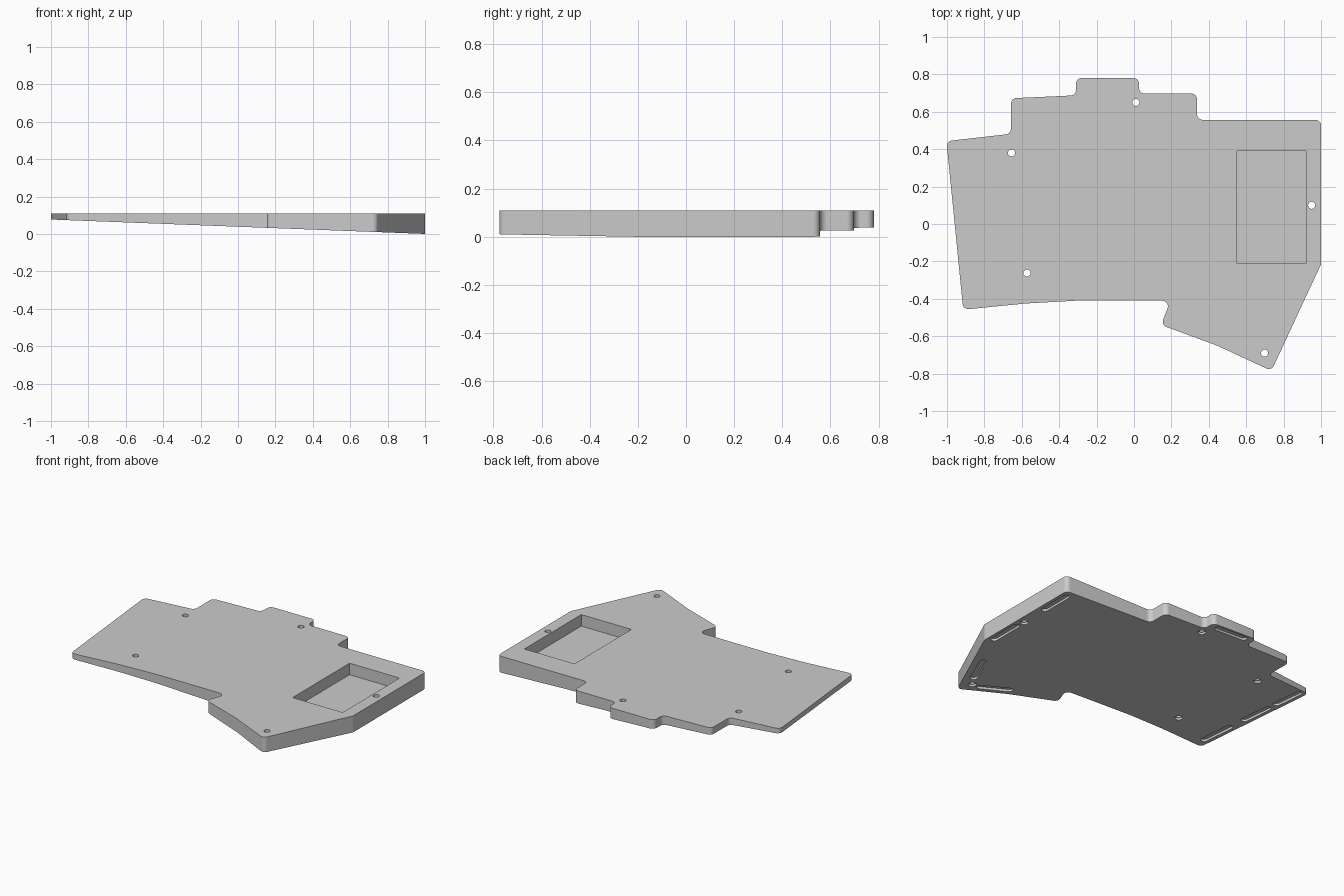
import bpy, bmesh, math
from mathutils import Vector

if "Cube" in bpy.data.objects:
    bpy.data.objects.remove(bpy.data.objects["Cube"])

TOP = 0.11


def underside(p):
    # The base is a wedge that tilts along x
    return 0.0385 * (1 - p[0])


def prism(name, outline, low, high):
    """Closed prism over a 2D outline; low and high give z for each point."""
    bm = bmesh.new()
    a = [bm.verts.new((p[0], p[1], low(p))) for p in outline]
    b = [bm.verts.new((p[0], p[1], high(p))) for p in outline]
    n = len(outline)
    bm.faces.new(a)
    bm.faces.new(b)
    for i in range(n):
        j = (i + 1) % n
        bm.faces.new((a[i], a[j], b[j], b[i]))
    bmesh.ops.recalc_face_normals(bm, faces=bm.faces)
    mesh = bpy.data.meshes.new(name)
    bm.to_mesh(mesh)
    bm.free()
    obj = bpy.data.objects.new(name, mesh)
    bpy.context.collection.objects.link(obj)
    return obj


def fillet(corners, radius, steps=8):
    """Round each distinct corner of a polygon; gentle bends stay as they are."""
    pts = [Vector(c) for c in corners]
    out = []
    for i, p in enumerate(pts):
        u = (pts[i - 1] - p).normalized()
        v = (pts[(i + 1) % len(pts)] - p).normalized()
        turn = math.pi - u.angle(v)
        if turn < 0.6:
            out.append(p)
            continue
        center = p + (u + v).normalized() * radius / math.cos(turn / 2)
        start = p + u * radius * math.tan(turn / 2) - center
        side = 1 if u.x * v.y - u.y * v.x < 0 else -1
        for k in range(steps + 1):
            t = side * turn * k / steps
            c, s = math.cos(t), math.sin(t)
            out.append(center + Vector((c * start.x - s * start.y,
                                        s * start.x + c * start.y)))
    return out


def circle(center, r, n=32):
    return [(center[0] + r * math.cos(math.tau * k / n),
             center[1] + r * math.sin(math.tau * k / n)) for k in range(n)]


def stadium(start, end, r, n=10):
    a, b = Vector(start), Vector(end)
    ang = math.atan2(b.y - a.y, b.x - a.x)
    out = []
    for c, base in ((b, ang - math.pi / 2), (a, ang + math.pi / 2)):
        for k in range(n + 1):
            t = base + math.pi * k / n
            out.append(c + r * Vector((math.cos(t), math.sin(t))))
    return out


# Case plate, outlined counter-clockwise
corners = [
    (-0.913, -0.458), (-0.58, -0.425), (-0.31, -0.41), (0.195, -0.41),
    (0.145, -0.54), (0.444, -0.65), (0.735, -0.785), (1, -0.215),
    (1, 0.557), (0.337, 0.557), (0.337, 0.697), (0.027, 0.697),
    (0.027, 0.78), (-0.31, 0.78), (-0.31, 0.688), (-0.658, 0.672),
    (-0.658, 0.482), (-1.003, 0.443)]
plate = prism("case_plate", fillet(corners, 0.03), underside, lambda p: TOP)

cutters = []

# Rectangular pocket in the top
pocket = [(0.55, -0.21), (0.92, -0.21), (0.92, 0.39), (0.55, 0.39)]
cutters.append(prism("pocket_cutter", pocket, lambda p: 0.033, lambda p: 0.2))

# Screw holes with a wider seat below
for c in ((-0.655, 0.38), (0.01, 0.65), (0.95, 0.1), (-0.572, -0.262), (0.698, -0.69)):
    cutters.append(prism("hole_cutter", circle(c, 0.019), lambda p: -0.1, lambda p: 0.2))
    cutters.append(prism("seat_cutter", circle(c, 0.025), lambda p: -0.1,
                         lambda p: underside(p) + 0.014))

# Shallow foot slots along the rim of the underside
slots = [((0.955, 0.5), (0.955, 0.3)), ((0.96, 0.035), (0.96, -0.17)),
         ((0.83, -0.43), (0.745, -0.62)), ((0.64, -0.685), (0.475, -0.608)),
         ((-0.04, 0.745), (-0.24, 0.745)), ((-0.953, 0.41), (-0.934, 0.23)),
         ((-0.927, 0.15), (-0.907, -0.04)), ((-0.894, -0.17), (-0.873, -0.38))]
for s, e in slots:
    cutters.append(prism("slot_cutter", stadium(s, e, 0.022), lambda p: -0.1,
                         lambda p: underside(p) + 0.015))

bpy.context.view_layer.objects.active = plate
plate.select_set(True)
for cutter in cutters:
    cutter.hide_render = True
    mod = plate.modifiers.new("cut", "BOOLEAN")
    mod.operation = "DIFFERENCE"
    mod.solver = "EXACT"
    mod.object = cutter
    bpy.ops.object.modifier_apply(modifier=mod.name)
    bpy.data.objects.remove(cutter)

# One plain grey
grey = bpy.data.materials.new("plain_grey")
grey.use_nodes = True
color = (0.6, 0.6, 0.6, 1)
grey.diffuse_color = color
grey.node_tree.nodes["Principled BSDF"].inputs["Base Color"].default_value = color
plate.data.materials.clear()
plate.data.materials.append(grey)
bpy.ops.object.shade_smooth_by_angle(angle=math.radians(22))
